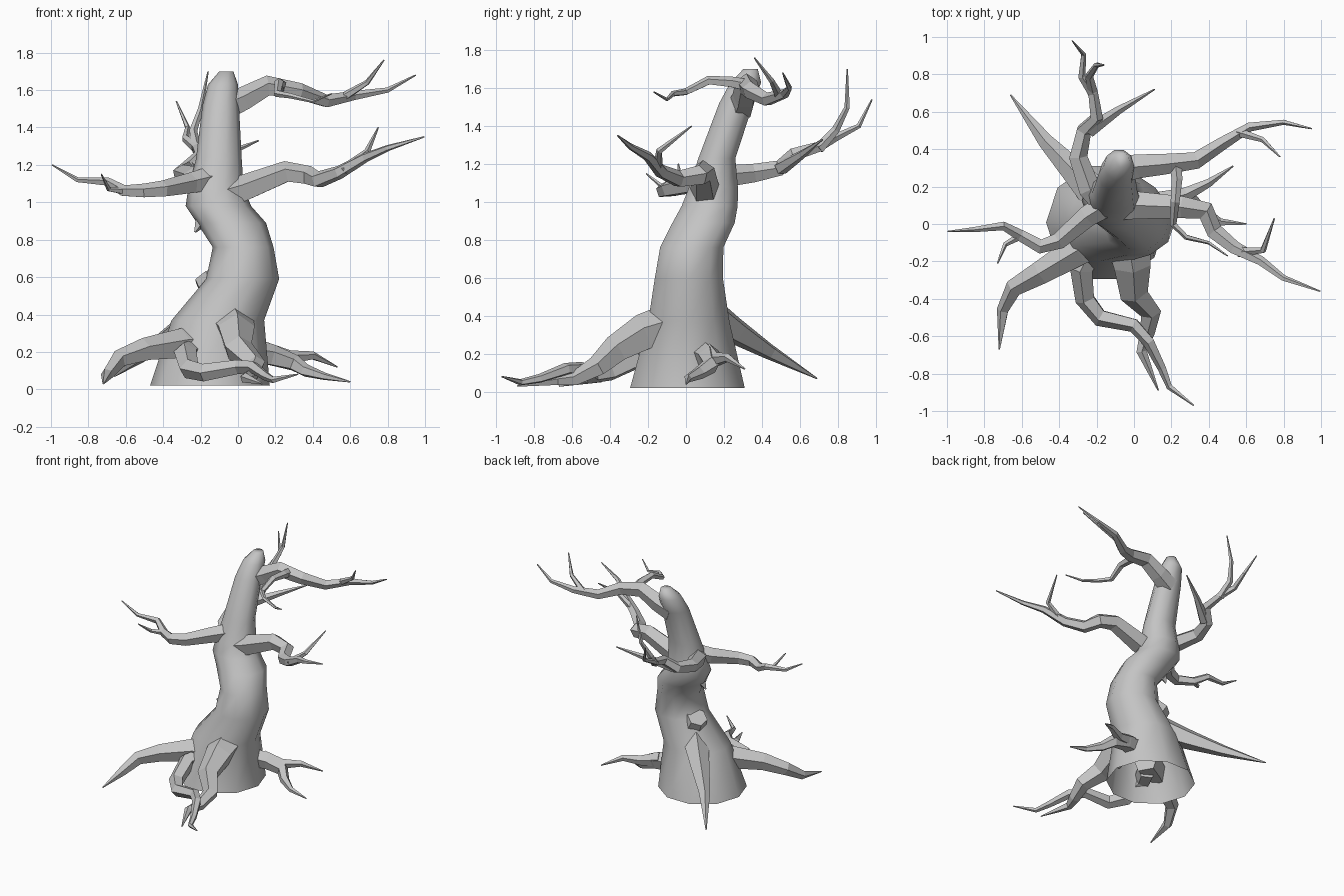
import bpy, bmesh, math
from mathutils import Vector, Matrix

cube = bpy.data.objects.get("Cube")
if cube:
    bpy.data.objects.remove(cube, do_unlink=True)

bark = bpy.data.materials.new("grey_bark")
bark.use_nodes = True
GREY = (0.55, 0.55, 0.55, 1)
bark.diffuse_color = GREY
bark.node_tree.nodes["Principled BSDF"].inputs["Base Color"].default_value = GREY


def finish(name, bm, smooth=False):
    bmesh.ops.recalc_face_normals(bm, faces=bm.faces)
    mesh = bpy.data.meshes.new(name)
    bm.to_mesh(mesh)
    bm.free()
    mesh.materials.append(bark)
    obj = bpy.data.objects.new(name, mesh)
    bpy.context.collection.objects.link(obj)
    if smooth:
        for p in mesh.polygons:
            p.use_smooth = True
    return obj


def bridge(bm, a, b):
    n = len(a)
    for i in range(n):
        bm.faces.new((a[i], a[(i + 1) % n], b[(i + 1) % n], b[i]))


def limb(name, path, r0, r1=0.004, sides=5, power=1.0):
    """Tapering faceted tube that follows a crooked path."""
    pts = [Vector(p) for p in path]
    run = [0.0]
    for a, b in zip(pts, pts[1:]):
        run.append(run[-1] + (b - a).length)
    bm = bmesh.new()
    tangent = (pts[1] - pts[0]).normalized()
    up = Vector((0, 0, 1)) if abs(tangent.z) < 0.9 else Vector((1, 0, 0))
    side = tangent.cross(up).normalized()
    rings = []
    for i, p in enumerate(pts):
        nxt = pts[min(i + 1, len(pts) - 1)]
        tangent = (nxt - pts[max(i - 1, 0)]).normalized()
        side = (side - tangent * side.dot(tangent)).normalized()
        other = tangent.cross(side)
        r = r1 + (r0 - r1) * (1 - run[i] / run[-1]) ** power
        ring = []
        for k in range(sides):
            t = math.tau * k / sides + math.pi / 2
            ring.append(bm.verts.new(p + side * r * math.cos(t) - other * r * math.sin(t)))
        rings.append(ring)
    for a, b in zip(rings, rings[1:]):
        bridge(bm, a, b)
    bm.faces.new(rings[0])
    bm.faces.new(rings[-1])
    return finish(name, bm)


# Trunk: open-bottomed leaning column, each ring is x range, y range, height
TRUNK = [
    (-.47, .17, -.31, .325, .02), (-.355, .14, -.21, .24, .37),
    (-.17, .22, -.175, .205, .59), (-.135, .19, -.145, .205, .76),
    (-.22, .15, -.08, .265, .89), (-.28, .07, -.03, .28, .98),
    (-.265, .03, .01, .28, 1.08), (-.225, .02, .06, .265, 1.23),
    (-.19, .005, .17, .36, 1.52), (-.16, 0, .23, .4, 1.63),
    (-.1, -.025, .3, .38, 1.7),
]
bm = bmesh.new()
rings = []
for xa, xb, ya, yb, z in TRUNK:
    ring = []
    for k in range(10):
        t = math.tau * k / 10
        ring.append(bm.verts.new(((xa + xb) / 2 + (xb - xa) / 2 * math.cos(t),
                                  (ya + yb) / 2 + (yb - ya) / 2 * math.sin(t), z)))
    rings.append(ring)
for a, b in zip(rings, rings[1:]):
    bridge(bm, a, b)
bm.faces.new(rings[-1])
finish("trunk", bm, smooth=True)

# Broken ledge and hanging splinter on the trunk's hollow side
limb("broken_stub", [(-.08, .05, .46), (-.17, .1, .61)], .1, .075, 6)
limb("bark_splinter", [(-.15, .1, .97), (-.23, .08, .84)], .08, .005, 4)

# Upper branch with its fork and side twig
limb("upper_branch", [(-.08, .29, 1.5), (.03, .31, 1.55), (.16, .32, 1.62), (.33, .34, 1.59),
                      (.47, .43, 1.54), (.62, .52, 1.57), (.8, .545, 1.6), (.95, .51, 1.68)], .075)
limb("upper_branch_fork", [(.56, .49, 1.56), (.69, .45, 1.64), (.78, .36, 1.76)], .025)
limb("upper_branch_twig", [(.22, .34, 1.61), (.23, .24, 1.63), (.22, .12, 1.64), (.21, 0, 1.58),
                           (.28, -.07, 1.57), (.4, -.1, 1.54), (.5, -.17, 1.58)], .035)

# Middle branch with its fork
limb("middle_branch", [(-.1, .1, 1.03), (.03, .1, 1.07), (.26, .09, 1.16), (.38, .07, 1.14),
                       (.43, -.04, 1.12), (.54, -.13, 1.16), (.68, -.2, 1.24),
                       (.8, -.29, 1.29), (.995, -.36, 1.35)], .085)
limb("middle_branch_fork", [(.56, -.15, 1.17), (.69, -.14, 1.27), (.75, .03, 1.4)], .028)

# Side branch with its twig
limb("side_branch", [(-.12, .12, 1.13), (-.25, .04, 1.1), (-.4, -.09, 1.07), (-.5, -.12, 1.06),
                     (-.61, -.06, 1.06), (-.7, -.01, 1.11), (-.86, -.03, 1.12),
                     (-.995, -.04, 1.2)], .07)
limb("side_branch_twig", [(-.6, -.06, 1.06), (-.69, -.11, 1.07), (-.73, -.21, 1.15)], .022)

# Back branch with its fork and spur
limb("back_branch", [(-.15, .1, 1.1), (-.24, .19, 1.13), (-.3, .36, 1.15), (-.27, .5, 1.18),
                     (-.2, .57, 1.25), (-.22, .7, 1.29), (-.28, .79, 1.34),
                     (-.27, .91, 1.4), (-.33, .98, 1.54)], .07)
limb("back_branch_fork", [(-.22, .7, 1.28), (-.24, .79, 1.38), (-.2, .85, 1.5),
                          (-.16, .85, 1.7)], .03)
limb("back_branch_spur", [(-.24, .5, 1.18), (-.08, .61, 1.25), (.11, .72, 1.33)], .04)

# Roots
limb("left_front_root", [(-.16, -.06, .24), (-.3, -.14, .24), (-.5, -.26, .21), (-.64, -.34, .16),
                         (-.7, -.46, .08), (-.72, -.67, .03)], .1, power=.8)
limb("front_root", [(-.03, -.1, .34), (-.01, -.22, .31), (0, -.37, .22), (.09, -.47, .13),
                    (.07, -.58, .07), (.04, -.68, .06), (.13, -.89, .03)], .12, power=1.1)
limb("long_front_root", [(-.22, -.12, .2), (-.28, -.24, .19), (-.26, -.4, .11), (-.18, -.5, .09),
                         (0, -.54, .12), (.08, -.63, .12), (.15, -.77, .07), (.19, -.87, .05),
                         (.32, -.97, .08)], .07, power=.8)
limb("back_root", [(-.16, .11, .42), (-.3, .26, .32), (-.47, .44, .21), (-.66, .69, .07)], .1)
limb("right_root", [(.03, .08, .2), (.18, .12, .18), (.3, .13, .14), (.36, .07, .1),
                    (.46, .01, .07), (.6, 0, .04)], .08)
limb("right_root_fork", [(.14, .12, .2), (.28, .16, .17), (.4, .22, .18), (.53, .31, .12)], .055)
